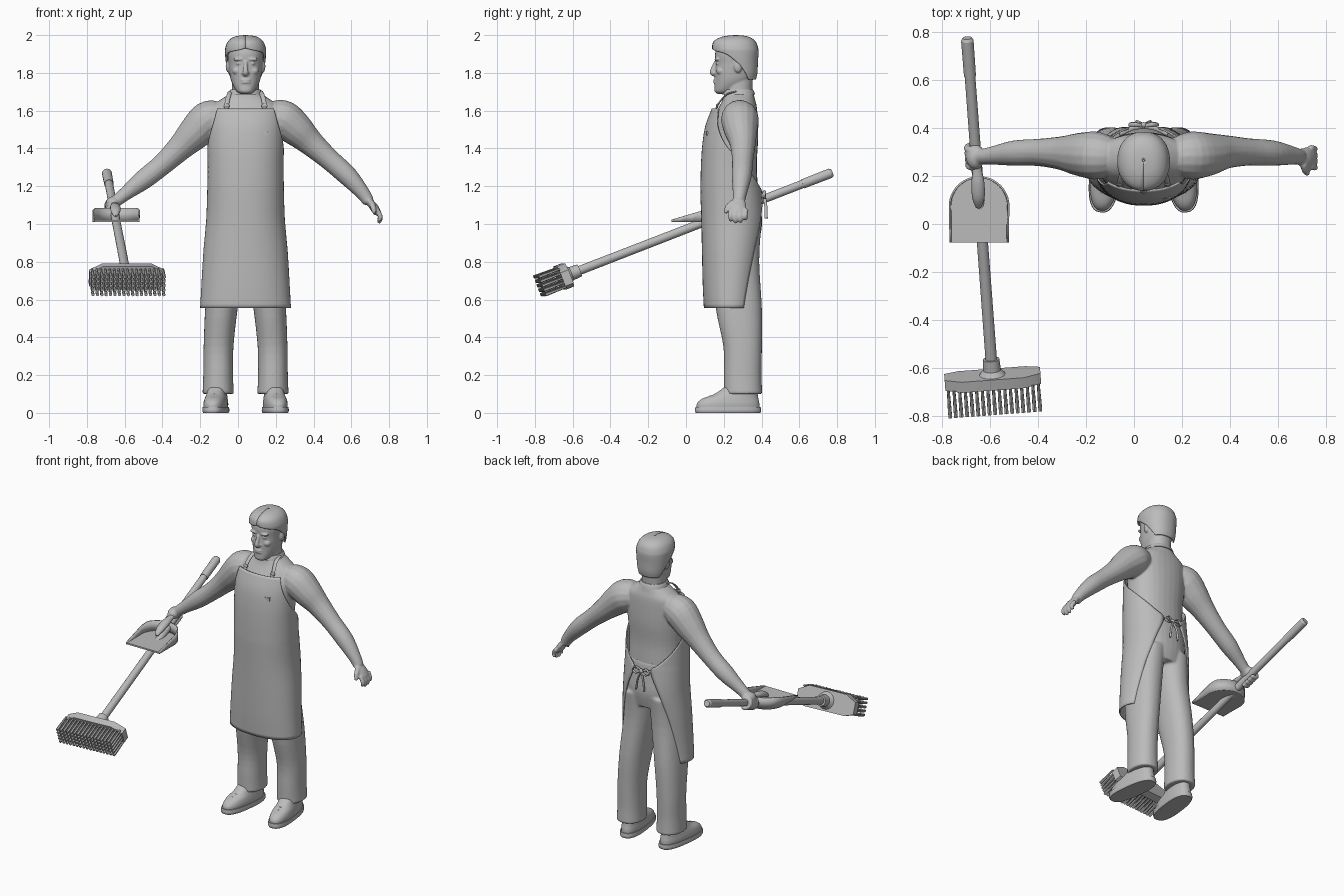
import bpy, bmesh, math
from math import sin, cos, pi, radians
from mathutils import Vector, Matrix

if "Cube" in bpy.data.objects:
    bpy.data.objects.remove(bpy.data.objects["Cube"])

grey = bpy.data.materials.new("plain grey")
grey.use_nodes = True
grey.diffuse_color = (0.5, 0.5, 0.5, 1)
grey.node_tree.nodes["Principled BSDF"].inputs["Base Color"].default_value = (0.5, 0.5, 0.5, 1)
CX = 0.04  # middle of the figure
parts = []


def finish(name, bm, matrix=None):
    bmesh.ops.recalc_face_normals(bm, faces=bm.faces)
    mesh = bpy.data.meshes.new(name)
    bm.to_mesh(mesh)
    bm.free()
    obj = bpy.data.objects.new(name, mesh)
    bpy.context.collection.objects.link(obj)
    mesh.materials.append(grey)
    if matrix:
        obj.matrix_world = matrix
    parts.append(obj)
    return obj


def smooth_rows(rows, k=4):
    out = []
    for i in range(len(rows) - 1):
        quad = [rows[max(i - 1, 0)], rows[i], rows[i + 1], rows[min(i + 2, len(rows) - 1)]]
        for j in range(k):
            t = j / k
            out.append([b + (c - a) * t / 2 + (a - 2.5 * b + 2 * c - d / 2) * t * t
                        + (3 * b - a - 3 * c + d) * t ** 3 / 2 for a, b, c, d in zip(*quad)])
    return out + [list(rows[-1])]


def skin(name, rows, closed=True, thick=0.0, matrix=None):
    bm = bmesh.new()
    vs = [[bm.verts.new(p) for p in row] for row in rows]
    n = len(vs[0])
    for lo, hi in zip(vs, vs[1:]):
        for i in range(n if closed else n - 1):
            j = (i + 1) % n
            bm.faces.new((lo[i], lo[j], hi[j], hi[i]))
    if closed:
        bm.faces.new(vs[0])
        bm.faces.new(vs[-1])
    obj = finish(name, bm, matrix)
    if thick:
        mod = obj.modifiers.new("thickness", "SOLIDIFY")
        mod.thickness, mod.offset = thick, 0
    return obj


def stack(name, rings, power=2.2, sides=32, facing=0.0, thick=0.0, matrix=None):
    """Level rings (x, y, z, rx, ry[, half angle]); a half angle leaves the ring open."""
    def bend(v):
        return math.copysign(abs(v) ** (2 / power), v)
    rows, is_open = [], len(rings[0]) == 6
    for x, y, z, rx, ry, *half in smooth_rows(rings):
        if is_open:
            h = radians(min(half[0], 180))
            angles = [facing + h * (2 * i / sides - 1) for i in range(sides + 1)]
        else:
            angles = [2 * pi * i / sides for i in range(sides)]
        rows.append([(x + rx * bend(sin(a)), y - ry * bend(cos(a)), z) for a in angles])
    return skin(name, rows, not is_open, thick, matrix)


def limb(name, path, flat=1.0, ref=(0, 1, 0), sides=16, k=4):
    """Round or flattened tube through (x, y, z, radius) points."""
    pts = smooth_rows(path, k)
    rows = []
    for i, p in enumerate(pts):
        t = (Vector(pts[min(i + 1, len(pts) - 1)][:3]) - Vector(pts[max(i - 1, 0)][:3])).normalized()
        a = t.cross(Vector(ref)).normalized()
        b = a.cross(t)
        ring = [a * cos(q) * flat + b * sin(q) for q in (2 * pi * s / sides for s in range(sides))]
        c, r = Vector(p[:3]), p[3]
        row = [c + v * r for v in ring]
        tip = [c + t * r * flat * (0.4 if i else -0.4) + v * r * 0.6 for v in ring]
        rows += [tip, row] if i == 0 else [row, tip] if i == len(pts) - 1 else [row]
    return skin(name, rows)


def blob(name, loc, size):
    bm = bmesh.new()
    bmesh.ops.create_uvsphere(bm, u_segments=20, v_segments=12, radius=1,
                              matrix=Matrix.LocRotScale(Vector(loc), None, Vector(size)))
    return finish(name, bm)


def prism(name, outline, z0, z1, matrix=None):
    return skin(name, [[(x, y, z) for x, y in outline] for z in (z0, z1)], matrix=matrix)


def fuse(name, objs, voxel, rounds):
    bpy.ops.object.select_all(action="DESELECT")
    for o in objs:
        o.select_set(True)
    body = bpy.context.view_layer.objects.active = objs[0]
    for o in objs[1:]:
        parts.remove(o)
    bpy.ops.object.join()
    body.name = name
    mod = body.modifiers.new("blend", "REMESH")
    mod.mode, mod.voxel_size, mod.use_smooth_shade = "VOXEL", voxel, True
    mod = body.modifiers.new("soften", "SMOOTH")
    mod.factor, mod.iterations = 0.5, rounds


# Torso and arms
torso = [stack("torso", [(CX, y, z, rx, ry) for z, y, rx, ry in (
    (1.08, .25, .175, .135), (1.2, .245, .178, .135), (1.32, .24, .18, .135), (1.45, .25, .188, .132),
    (1.55, .258, .195, .122), (1.62, .275, .18, .1), (1.66, .28, .13, .085), (1.69, .28, .085, .078),
    (1.71, .278, .075, .072))])]
torso.append(limb("left_arm", [(CX + x, y, z, r) for x, y, z, r in (
    (.14, .28, 1.57, .085), (.2, .285, 1.555, .1), (.27, .29, 1.5, .09), (.345, .3, 1.43, .07),
    (.44, .3, 1.345, .057), (.54, .295, 1.255, .053), (.62, .285, 1.165, .038), (.65, .28, 1.12, .032))]))
torso.append(limb("right_arm", [(CX - x, y, z, r) for x, y, z, r in (
    (.14, .28, 1.57, .085), (.2, .285, 1.55, .1), (.27, .29, 1.48, .09), (.345, .295, 1.405, .07),
    (.44, .298, 1.315, .057), (.54, .295, 1.235, .053), (.63, .285, 1.165, .038), (.68, .28, 1.125, .032))]))
# Open left hand
torso.append(limb("palm", [(.685, .28, 1.13, .033), (.715, .275, 1.095, .045), (.738, .275, 1.06, .043)], .5))
for i in range(4):
    y, drop = .239 + .026 * i, (.01, 0, .003, .016)[i]
    torso.append(limb("finger", [(.735, y, 1.075, .014), (.752, y - .004, 1.045, .013),
                                 (.753, y - .004, 1.022 + drop, .012), (.745, y, 1.008 + drop, .01)]))
torso.append(limb("thumb", [(.705, .25, 1.115, .016), (.715, .222, 1.09, .015), (.722, .21, 1.06, .011)]))

# Broom frame: local z runs down the handle to the brush
top_end, low_end = Vector((-.695, .775, 1.273)), Vector((-.592, -.6, .74))
axis = (low_end - top_end).normalized()
across = (Vector((1, .0755, 0)) - axis * axis.dot(Vector((1, .0755, 0)))).normalized()
up = axis.cross(across)
frame = Matrix((across, up, axis)).transposed().to_4x4()
frame.translation = low_end

# Gripping right hand, fingers curled around the handle
torso.append(blob("fist", (-.66, .28, 1.112), (.04, .052, .035)))
for i in range(4):
    curl = [frame @ Vector((.035 * cos(a), .035 * sin(a), -.91 - .026 * i))
            for a in (radians(70 + 45 * j) for j in range(6))]
    torso.append(limb("grip_finger", [(*p, .0135) for p in curl]))
fuse("shirt_and_arms", torso, .006, 4)

# Head
head = [stack("skull", [(CX, y, z, rx, ry) for z, y, rx, ry in (
    (1.688, .2, .025, .03), (1.7, .207, .045, .055), (1.725, .228, .062, .077), (1.76, .25, .077, .097),
    (1.8, .262, .085, .109), (1.85, .265, .09, .108), (1.9, .267, .095, .113), (1.945, .267, .085, .1),
    (1.972, .265, .058, .07), (1.985, .265, .02, .02))])]
head.append(stack("neck", [(CX, .285, 1.64, .078, .075), (CX, .278, 1.7, .072, .073),
                           (CX, .28, 1.78, .07, .075)]))
head.append(limb("nose", [(CX, .158, 1.858, .009), (CX, .146, 1.83, .011), (CX, .141, 1.803, .016),
                          (CX, .152, 1.795, .015)], ref=(1, 0, 0)))
for s in (-1, 1):
    head.append(blob("brow", (CX + s * .036, .164, 1.872), (.03, .014, .009)))
    head.append(blob("eye", (CX + s * .035, .167, 1.85), (.015, .01, .008)))
    head.append(blob("cheek", (CX + s * .045, .185, 1.81), (.025, .025, .022)))
    head.append(blob("nostril", (CX + s * .012, .151, 1.798), (.009, .011, .008)))
    head.append(blob("ear", (CX + s * .092, .275, 1.835), (.013, .022, .034)))
for z in (1.749, 1.762):
    head.append(blob("lip", (CX, .154, z), (.026, .01, .006)))
head.append(blob("chin", (CX, .17, 1.712), (.026, .02, .017)))
fuse("head", head, .005, 2)

stack("hair", [(CX, y, z, rx, ry, h) for z, y, rx, ry, h in (
    (1.765, .29, .08, .075, 60), (1.8, .283, .09, .09, 72), (1.86, .27, .1, .106, 92),
    (1.905, .264, .104, .115, 120), (1.93, .26, .103, .117, 180), (1.965, .257, .088, .106, 180),
    (1.988, .262, .055, .065, 180), (1.995, .265, .005, .005, 180))], facing=pi, thick=.01)

# Trousers
legs = [stack("pelvis", [(CX, .255, .9, .165, .13), (CX, .257, 1.0, .18, .146),
                         (CX, .252, 1.1, .18, .142), (CX, .247, 1.2, .176, .135)])]
for s in (-1, 1):
    legs.append(stack("leg", [(CX + s * x, y, z, rx, ry) for z, x, y, rx, ry in (
        (.1, .145, .302, .083, .102), (.2, .145, .3, .079, .1), (.35, .143, .3, .079, .102),
        (.55, .128, .28, .086, .122), (.8, .1, .26, .095, .128), (.98, .088, .26, .095, .138))]))
fuse("trousers", legs, .008, 4)

# Shoes
for s, side in ((-1, "right"), (1, "left")):
    place = Matrix.Translation((CX + s * .148, .3, 0)) @ Matrix.Rotation(s * .12, 4, "Z")
    stack(side + "_sole", [(0, -.078, 0, .062, .172), (0, -.078, .012, .066, .176),
                           (0, -.078, .032, .064, .174)], 2.6, matrix=place)
    stack(side + "_shoe", [(0, -.078, .025, .06, .168), (0, -.077, .05, .061, .166), (0, -.066, .075, .057, .15),
                           (0, -.035, .1, .052, .115), (0, -.008, .14, .048, .085)], 2.4, matrix=place)
    for i in range(3):
        y, z = -.165 + .026 * i, .087 + .011 * i
        lace = limb(side + "_lace", [(-.03, y, z - .008, .005), (0, y - .008, z, .005),
                                     (.03, y, z - .008, .005)], sides=8)
        lace.matrix_world = place

# Apron wrapped around the front, open at the back
stack("apron", [(CX, y, z, rx, ry, h) for z, y, rx, ry, h in (
    (.555, .235, .237, .137, 118), (.68, .238, .23, .146, 124), (.85, .245, .22, .157, 134),
    (1.02, .25, .205, .166, 148), (1.16, .243, .2, .163, 164), (1.21, .24, .199, .16, 150),
    (1.32, .238, .198, .155, 112), (1.42, .24, .2, .15, 80), (1.52, .248, .2, .142, 58),
    (1.61, .262, .2, .122, 46))], sides=48, thick=.007)
# Neck straps, collar and waist ties
for s in (-1, 1):
    limb("neck_strap", [(CX + s * .1, .157, 1.605, .012), (CX + s * .098, .178, 1.645, .012),
                        (CX + s * .088, .215, 1.685, .012), (CX + s * .08, .265, 1.702, .012)],
         .35, ref=(1, 0, 0), sides=8)
    blob("strap_buckle", (CX + s * .1, .165, 1.625), (.016, .006, .012))
    limb("bow_loop", [(CX, .408, 1.155, .008), (CX + s * .035, .415, 1.175, .008), (CX + s * .06, .413, 1.15, .008),
                      (CX + s * .035, .418, 1.135, .008), (CX, .412, 1.15, .008)], .5, sides=8)
    limb("tie_tail", [(CX, .412, 1.15, .008), (CX + s * .02, .422, 1.1, .008),
                      (CX + s * .03, .424, 1.03, .009)], .5, sides=8)
    limb("waist_tie", [(CX + s * .1, .375, 1.165, .009), (CX + s * .05, .398, 1.16, .009),
                       (CX, .406, 1.155, .009)], .5, sides=8)
blob("tie_knot", (CX, .412, 1.153), (.015, .012, .015))
stack("collar", [(CX, .278, 1.685, .09, .088), (CX, .278, 1.7, .085, .083), (CX, .278, 1.712, .078, .077)])
prism("name_badge", [(.083, .1), (.155, .109), (.155, .124), (.083, .115)], 1.468, 1.49)

# Broom: handle, grip, socket, block and bristles
length = (low_end - top_end).length


def rod(name, z0, z1, r0, r1):
    bm = bmesh.new()
    bmesh.ops.create_cone(bm, cap_ends=True, segments=24, radius1=r0, radius2=r1, depth=z1 - z0,
                          matrix=Matrix.Translation((0, 0, (z0 + z1) / 2)))
    return finish(name, bm, frame)


rod("broom_handle", -length + .15, .03, .022, .024)
rod("broom_grip", -length + .012, -length + .17, .026, .025)
rod("broom_grip_end", -length, -length + .012, .019, .026)
rod("broom_socket", -.04, .03, .034, .038)
rod("socket_flare", 0, .035, .03, .06)
prism("brush_block", [(-.2, -.045), (-.14, -.065), (.14, -.065), (.2, -.045), (.2, .03), (.13, .066),
                      (-.13, .066), (-.2, .03)], .028, .075, frame)
bm = bmesh.new()
for i in range(17):
    for j in range(5):
        bmesh.ops.create_cone(bm, cap_ends=True, segments=6, radius1=.006, radius2=.009, depth=.118,
                              matrix=Matrix.Translation((.0235 * (i - 8), .025 * (j - 2), .129)))
finish("bristles", bm, frame)

# Dustpan: floor, rising wall and handle
pan = Matrix.Translation((-.645, 0, 1.01))
arc = [(.12 * cos(pi * i / 24), .075 + .12 * sin(pi * i / 24)) for i in range(25)]
outline = [(.118, -.078), (.118, -.03), (.119, .03)] + arc + [(-.119, .03), (-.118, -.03), (-.118, -.078)]
prism("dustpan_floor", outline, 0, .01, pan)
skin("dustpan_wall", [[(x, y, 0) for x, y in outline],
                      [(x * 1.02, y, min(.075, .012 + .3 * (y + .078))) for x, y in outline]],
     False, .008, pan)
limb("dustpan_handle", [(-.648, .07, 1.045, .012), (-.648, .11, 1.07, .026), (-.65, .17, 1.09, .027),
                        (-.653, .22, 1.1, .02), (-.657, .27, 1.11, .018)], .7, ref=(1, 0, 0))

# Smooth shading with sharp edges kept
bpy.ops.object.select_all(action="DESELECT")
for o in parts:
    o.select_set(True)
bpy.context.view_layer.objects.active = parts[0]
bpy.ops.object.shade_smooth_by_angle(angle=radians(40))
